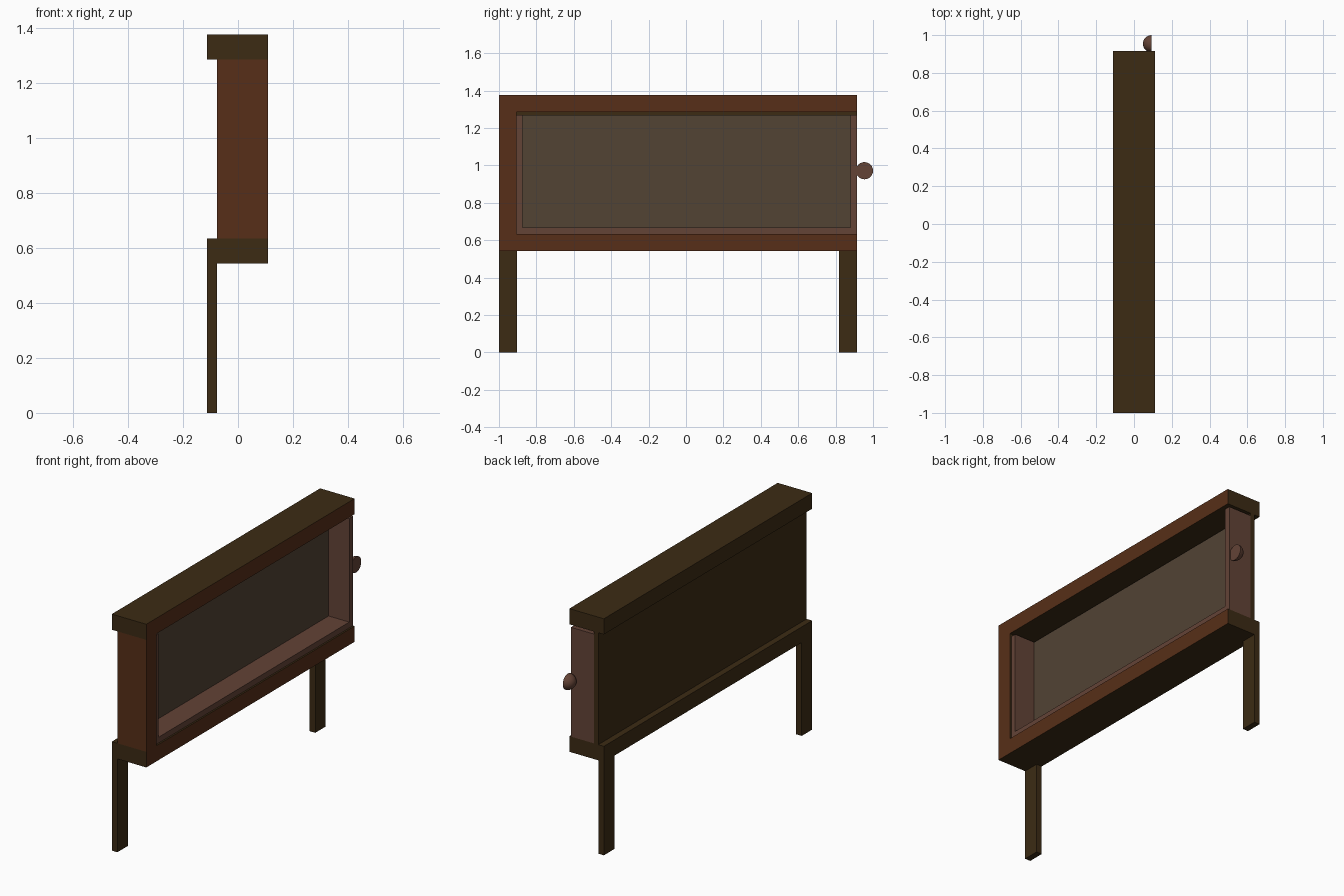
import bpy, bmesh
from mathutils import Vector, Matrix

if "Cube" in bpy.data.objects:
    bpy.data.objects.remove(bpy.data.objects["Cube"])


def material(name, rgb):
    m = bpy.data.materials.new(name)
    m.diffuse_color = (*rgb, 1)
    m.use_nodes = True
    m.node_tree.nodes["Principled BSDF"].inputs["Base Color"].default_value = m.diffuse_color
    return m


DARK = material("dark_wood", (0.045, 0.024, 0.007))
RED = material("red_wood", (0.095, 0.028, 0.009))
TRAY = material("tray_wood", (0.125, 0.056, 0.037))
LINING = material("lining", (0.085, 0.056, 0.034))


def finish(name, bm, mats):
    me = bpy.data.meshes.new(name)
    bm.to_mesh(me)
    bm.free()
    for m in mats:
        me.materials.append(m)
    ob = bpy.data.objects.new(name, me)
    bpy.context.collection.objects.link(ob)
    return ob


def box(name, xs, ys, zs, mat, accent=None, sides=()):
    """Box from min/max pairs; faces pointing along sides get the accent material."""
    bm = bmesh.new()
    bmesh.ops.create_cube(bm, size=1)
    r = (xs, ys, zs)
    bmesh.ops.scale(bm, vec=[b - a for a, b in r], verts=bm.verts)
    bmesh.ops.translate(bm, vec=[(a + b) / 2 for a, b in r], verts=bm.verts)
    bm.normal_update()
    for f in bm.faces:
        if any(f.normal.dot(Vector(s)) > 0.9 for s in sides):
            f.material_index = 1
    return finish(name, bm, [mat] + ([accent] if accent else []))


X0, X1 = -0.112, 0.11
XB = -0.076            # back panel face
Y0, Y1 = -1.0, 0.915
FRONT, END = (1, 0, 0), (0, -1, 0)

# Outer case: rails, closed end, back
box("top_rail", (X0, X1), (Y0, Y1), (1.285, 1.376), DARK, RED, [FRONT])
box("bottom_rail", (X0, X1), (Y0, Y1), (0.543, 0.634), DARK, RED, [FRONT])
box("end_panel", (XB, X1), (Y0, -0.905), (0.634, 1.285), DARK, RED, [FRONT, END])
box("back_panel", (XB, -0.05), (-0.905, Y1), (0.634, 1.285), DARK)

# Legs under the back edge
for name, y in (("left_leg", Y0), ("right_leg", Y1 - 0.096)):
    box(name, (X0, XB), (y, y + 0.096), (0, 0.543), DARK)

# Sliding tray, open at the top and front
TX = (-0.05, 0.1)
box("tray_floor", TX, (-0.905, Y1), (0.634, 0.668), TRAY)
box("tray_left_end", TX, (-0.905, -0.873), (0.668, 1.27), TRAY)
box("tray_right_end", TX, (0.88, Y1), (0.668, 1.27), TRAY)
box("tray_back", (-0.05, -0.033), (-0.873, 0.88), (0.668, 1.27), LINING)

# Half-round knob, flat side towards the opening
bm = bmesh.new()
bmesh.ops.create_uvsphere(bm, u_segments=24, v_segments=12, radius=0.046)
cut = bmesh.ops.bisect_plane(bm, geom=bm.verts[:] + bm.edges[:] + bm.faces[:],
                             plane_co=(0, 0, 0), plane_no=(0, 0, 1), clear_outer=True)
bmesh.ops.contextual_create(bm, geom=[e for e in bm.edges if e.is_boundary])
bmesh.ops.transform(bm, matrix=Matrix.Translation((0.093, 0.954, 0.972))
                    @ Matrix.Rotation(1.5707963, 4, 'Y'), verts=bm.verts)
bmesh.ops.recalc_face_normals(bm, faces=bm.faces)
knob = finish("knob", bm, [TRAY])
bpy.context.view_layer.objects.active = knob
knob.select_set(True)
bpy.ops.object.shade_smooth_by_angle()
